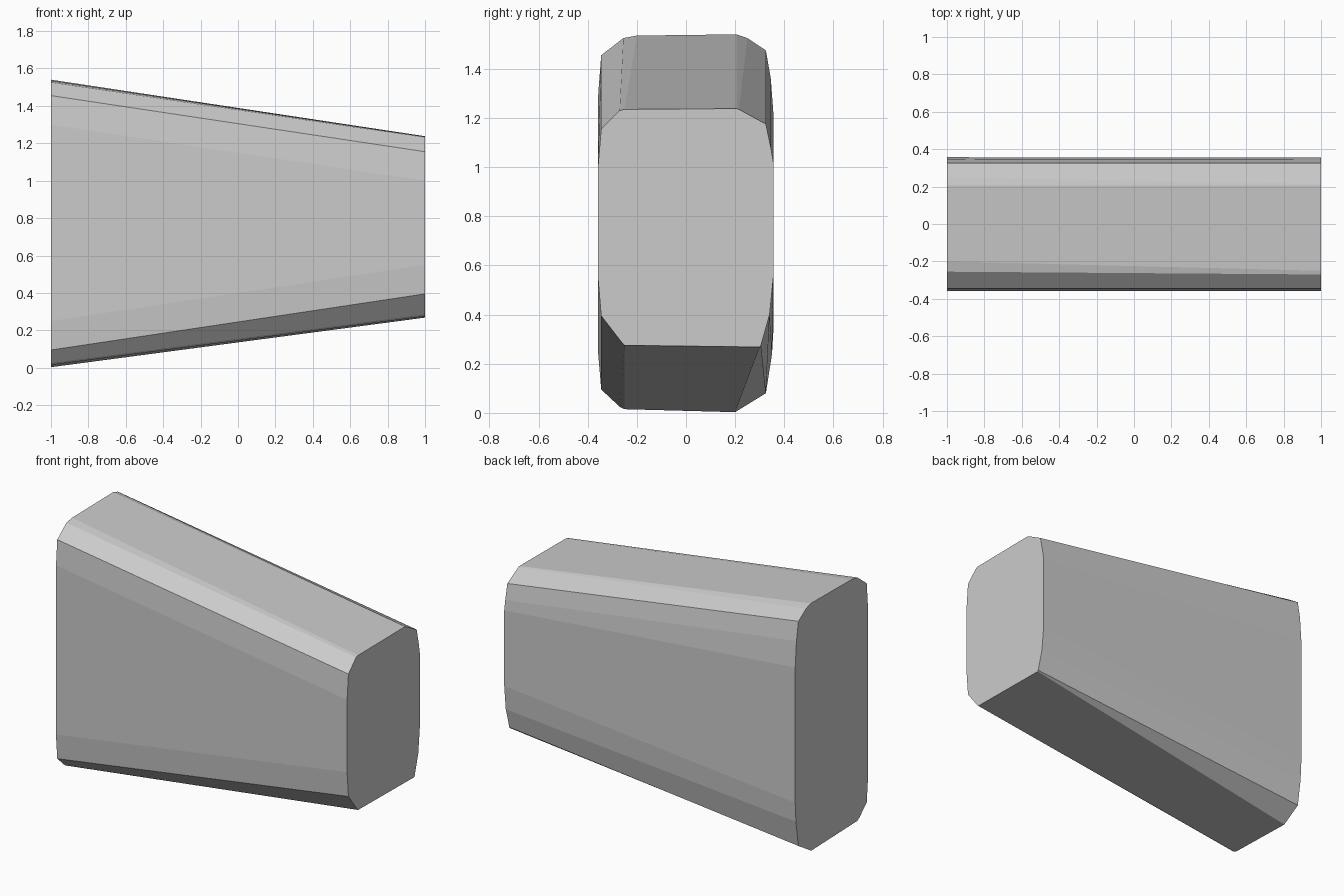
import bpy, bmesh, math

if "Cube" in bpy.data.objects:
    bpy.data.objects.remove(bpy.data.objects["Cube"])

# Matching cross-section outlines as (y, z), tall end and short end
TALL = [(-.25, .015), (.2, .003), (.325, .08), (.35, .24), (.357, .36), (.357, 1.2),
        (.345, 1.36), (.325, 1.475), (.25, 1.525), (.205, 1.54), (-.2, 1.535),
        (-.255, 1.525), (-.345, 1.455), (-.357, 1.3), (-.358, .25), (-.345, .095), (-.27, .025)]
SHORT = [(-.25, .275), (.3, .268), (.305, .275), (.34, .4), (.355, .55), (.355, 1.02),
         (.345, 1.08), (.325, 1.175), (.215, 1.235), (.205, 1.238), (-.25, 1.235),
         (-.27, 1.23), (-.345, 1.155), (-.358, 1.0), (-.358, .55), (-.345, .395), (-.26, .285)]

grey = bpy.data.materials.new("light_grey")
grey.diffuse_color = (0.6, 0.6, 0.6, 1)
grey.use_nodes = True
grey.node_tree.nodes["Principled BSDF"].inputs["Base Color"].default_value = grey.diffuse_color

# Tapered block lofted between the two end outlines
bm = bmesh.new()
left = [bm.verts.new((-1, y, z)) for y, z in TALL]
right = [bm.verts.new((1, y, z)) for y, z in SHORT]
bm.faces.new(left)
bm.faces.new(right[::-1])
n = len(left)
for i in range(n):
    j = (i + 1) % n
    bm.faces.new((left[i], left[j], right[j], right[i]))
bmesh.ops.recalc_face_normals(bm, faces=bm.faces)
mesh = bpy.data.meshes.new("tapered_block")
bm.to_mesh(mesh)
bm.free()
mesh.materials.append(grey)
block = bpy.data.objects.new("tapered_block", mesh)
bpy.context.collection.objects.link(block)

# Flat facets, as a faceted solid
for p in mesh.polygons:
    p.use_smooth = False
